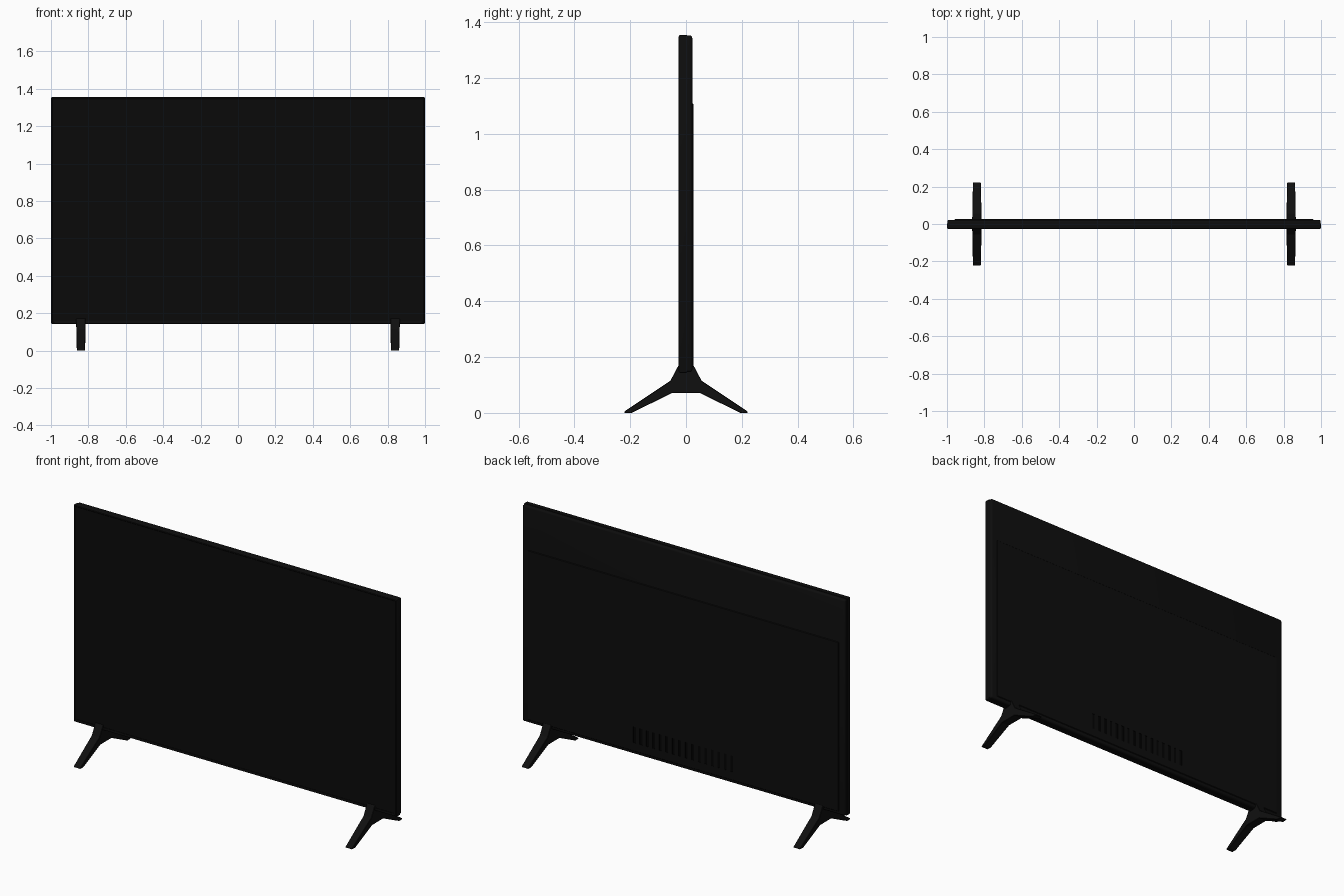
import bpy, bmesh
from mathutils import Vector

default = bpy.data.objects.get("Cube")
if default:
    bpy.data.objects.remove(default, do_unlink=True)


def material(name, rgb, roughness=0.6):
    m = bpy.data.materials.new(name)
    m.use_nodes = True
    m.diffuse_color = (*rgb, 1)
    shader = m.node_tree.nodes["Principled BSDF"]
    shader.inputs["Base Color"].default_value = (*rgb, 1)
    shader.inputs["Roughness"].default_value = roughness
    return m


casing = material("black casing", (0.004, 0.004, 0.004))
glass = material("screen black", (0.003, 0.003, 0.003))
leg_black = material("leg black", (0.005, 0.005, 0.005))
vent_black = material("vent black", (0.001, 0.001, 0.001))


def finish(name, bm, mats):
    bmesh.ops.recalc_face_normals(bm, faces=bm.faces)
    mesh = bpy.data.meshes.new(name)
    bm.to_mesh(mesh)
    bm.free()
    for m in mats:
        mesh.materials.append(m)
    ob = bpy.data.objects.new(name, mesh)
    bpy.context.collection.objects.link(ob)
    return ob


def add_box(bm, low, high):
    low, high = Vector(low), Vector(high)
    verts = bmesh.ops.create_cube(bm, size=1)["verts"]
    for v in verts:
        v.co = (low + high) / 2 + v.co * (high - low)


def box(name, low, high, mats):
    bm = bmesh.new()
    add_box(bm, low, high)
    return finish(name, bm, mats)


def select(ob):
    bpy.ops.object.select_all(action="DESELECT")
    ob.select_set(True)
    bpy.context.view_layer.objects.active = ob


def apply_all(ob):
    select(ob)
    for m in list(ob.modifiers):
        bpy.ops.object.modifier_apply(modifier=m.name)


def round_edges(ob, width, segments=3):
    b = ob.modifiers.new("rounding", "BEVEL")
    b.width, b.segments = width, segments
    apply_all(ob)
    bpy.ops.object.shade_smooth_by_angle()


BOTTOM, TOP = 0.143, 1.355

# Front frame: a full slab whose face is inset to hold the screen
bm = bmesh.new()
add_box(bm, (-1, -0.026, BOTTOM), (1, 0.004, TOP))
bm.faces.ensure_lookup_table()
long_edges = [e for e in bm.edges
              if all(v.co.y < 0 for v in e.verts)
              or abs(e.verts[0].co.y - e.verts[1].co.y) > 0.01]
bmesh.ops.bevel(bm, geom=long_edges, offset=0.006, segments=2, affect="EDGES", profile=0.5)
front = max((f for f in bm.faces if f.normal.y < -0.9), key=lambda f: f.calc_area())
bmesh.ops.inset_region(bm, faces=[front], thickness=0.004, depth=-0.002)
front.material_index = 1
frame = finish("screen_frame", bm, [casing, glass])
select(frame)
bpy.ops.object.shade_smooth_by_angle()

# Lower bezel strip
box("lower_bezel", (-0.985, -0.0265, BOTTOM + 0.005), (0.985, -0.02, BOTTOM + 0.016), [casing])

# Rear shell, slightly smaller than the frame so a seam shows
shell = box("rear_shell", (-0.997, -0.01, BOTTOM + 0.003), (0.997, 0.0225, TOP - 0.002), [casing])
round_edges(shell, 0.009)

# Raised electronics cover with a row of vent slots
cover = box("rear_cover", (-0.96, 0.01, BOTTOM + 0.02), (0.96, 0.026, 1.11), [casing, vent_black])
round_edges(cover, 0.003, 1)
bm = bmesh.new()
SLOTS = 16
for i in range(SLOTS):
    x = -0.3 + 0.6 * i / (SLOTS - 1)
    add_box(bm, (x - 0.008, 0.0235, 0.21), (x + 0.008, 0.04, 0.3))
for f in bm.faces:
    f.material_index = 1
cutter = finish("vent_cutter", bm, [casing, vent_black])
cutter.hide_render = True
cut = cover.modifiers.new("vents", "BOOLEAN")
cut.operation, cut.object, cut.solver = "DIFFERENCE", cutter, "EXACT"
apply_all(cover)
bpy.data.objects.remove(cutter, do_unlink=True)

# Legs: mirrored half profile (y, z), split into three convex pieces
HUB = [(-0.05, 0.071), (0.05, 0.071), (0.056, 0.115), (0.026, 0.172),
       (-0.026, 0.172), (-0.056, 0.115)]
FOOT = [(0.05, 0.071), (0.187, 0.004), (0.195, 0), (0.222, 0),
        (0.22, 0.006), (0.056, 0.115)]


def leg(name, x):
    bm = bmesh.new()
    sides = []
    for side in (-1, 1):
        cache = {}

        def vert(y, z):
            if (y, z) not in cache:
                half = 0.025 - 0.02 * max(0, abs(y) - 0.03)
                cache[y, z] = bm.verts.new((x + side * half, y, z))
            return cache[y, z]

        for outline in (HUB, FOOT, [(-y, z) for y, z in FOOT]):
            bm.faces.new([vert(y, z) for y, z in outline])
        sides.append(cache)
    # Bridge the two flat sides along their outer borders
    for e in [e for e in bm.edges if e.is_boundary and e.verts[0].co.x < x]:
        a, b = [(v.co.y, v.co.z) for v in e.verts]
        match = [min(sides[1].values(), key=lambda v: (v.co.y - p[0]) ** 2 + (v.co.z - p[1]) ** 2)
                 for p in (a, b)]
        bm.faces.new([e.verts[0], e.verts[1], match[1], match[0]])
    ob = finish(name, bm, [leg_black])
    b = ob.modifiers.new("soft edges", "BEVEL")
    b.width, b.segments, b.limit_method = 0.002, 1, "ANGLE"
    apply_all(ob)


leg("left_leg", 0.84)
leg("right_leg", -0.84)
